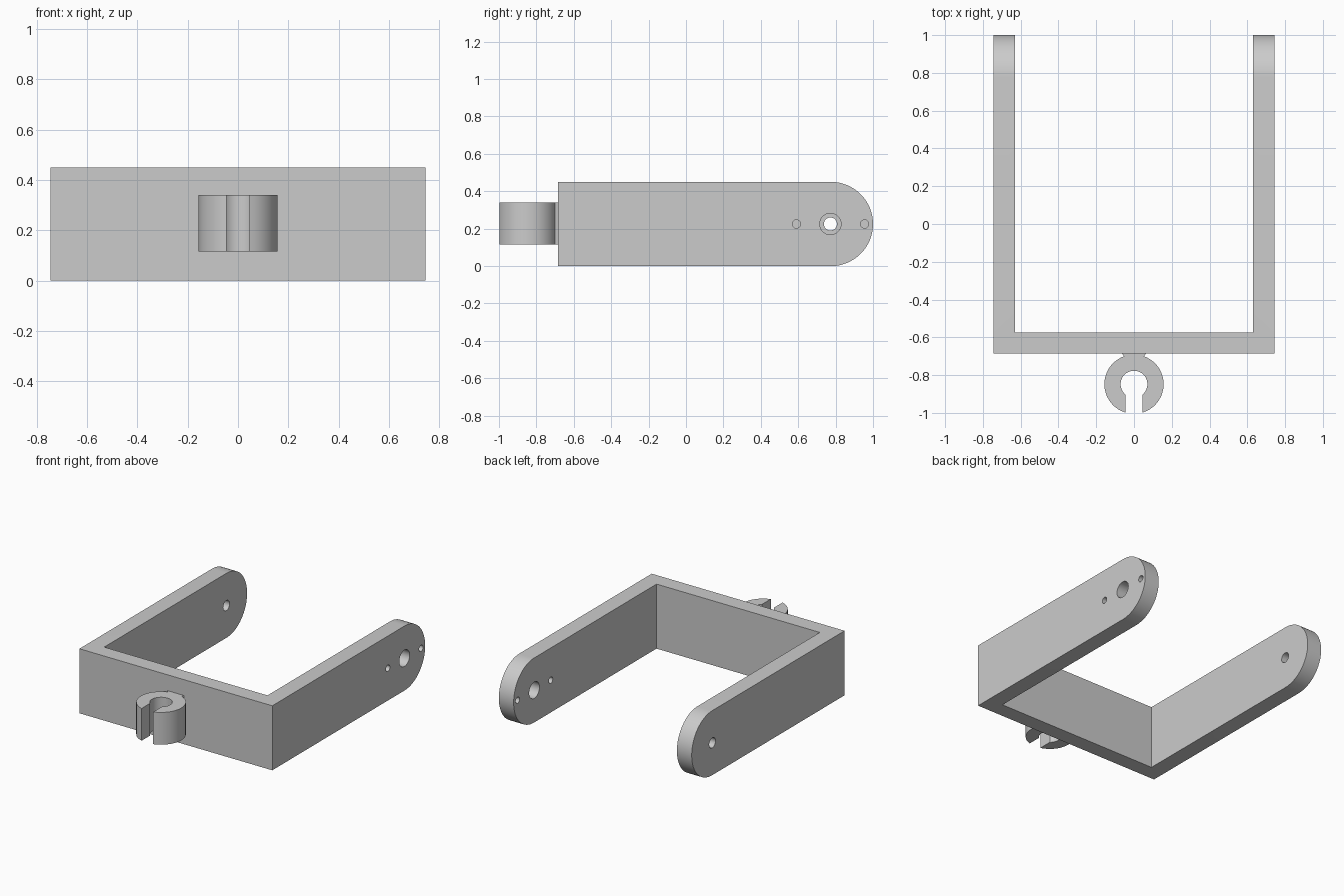
import bpy
import bmesh
from math import sin, cos, asin, pi
from mathutils import Matrix, Vector

cube = bpy.data.objects.get("Cube")
if cube:
    bpy.data.objects.remove(cube, do_unlink=True)

grey = bpy.data.materials.new("light grey plastic")
grey.use_nodes = True
colour = (0.6, 0.6, 0.6, 1)
grey.diffuse_color = colour
grey.node_tree.nodes["Principled BSDF"].inputs["Base Color"].default_value = colour

ALONG_Z = Matrix.Identity(3)
# Profile (y, z) swept along x
ALONG_X = Matrix(((0, 0, 1), (1, 0, 0), (0, 1, 0)))


def arc(cx, cy, r, start, end, steps):
    """Points along an arc, both ends included."""
    angles = [start + (end - start) * i / steps for i in range(steps + 1)]
    return [(cx + r * cos(a), cy + r * sin(a)) for a in angles]


def prism(name, profile, low, high, axes=ALONG_Z):
    """Extrude a closed 2D profile from low to high."""
    bm = bmesh.new()
    face = bm.faces.new([bm.verts.new(axes @ Vector((u, v, low))) for u, v in profile])
    new = bmesh.ops.extrude_face_region(bm, geom=[face])["geom"]
    bmesh.ops.translate(bm, vec=axes @ Vector((0, 0, high - low)),
                        verts=[g for g in new if isinstance(g, bmesh.types.BMVert)])
    bmesh.ops.recalc_face_normals(bm, faces=bm.faces[:])
    mesh = bpy.data.meshes.new(name)
    bm.to_mesh(mesh)
    bm.free()
    mesh.materials.append(grey)
    obj = bpy.data.objects.new(name, mesh)
    bpy.context.collection.objects.link(obj)
    return obj


def select(obj):
    bpy.ops.object.select_all(action='DESELECT')
    obj.select_set(True)
    bpy.context.view_layer.objects.active = obj


def cut(obj, cutter, operation='DIFFERENCE'):
    """Apply a boolean and discard the cutter."""
    cutter.hide_render = True
    mod = obj.modifiers.new("cut", 'BOOLEAN')
    mod.operation, mod.solver, mod.object = operation, 'EXACT', cutter
    select(obj)
    bpy.ops.object.modifier_apply(modifier=mod.name)
    bpy.data.objects.remove(cutter, do_unlink=True)


# U-shaped frame, trimmed to height with rounded arm ends
W, INNER, FRONT, BACK = 0.744, 0.63, -0.685, -0.575
R, PIVOT = 0.225, 0.775
frame = prism("u_frame", [(-W, FRONT), (W, FRONT), (W, 1.1), (INNER, 1.1),
                          (INNER, BACK), (-INNER, BACK), (-INNER, 1.1), (-W, 1.1)],
              -0.1, 0.6)
side = [(-0.8, 2 * R), (-0.8, 0)] + arc(PIVOT, R, R, -pi / 2, pi / 2, 32)
cut(frame, prism("side_trim", side, -1, 1, ALONG_X), 'INTERSECT')

# Holes: pivot and two pin holes in the left arm, one pivot hole in the right
for y, r, x in ((PIVOT - 0.003, 0.057, 0.7), (0.59, 0.022, 0.7),
                (0.955, 0.022, 0.7), (PIVOT - 0.003, 0.035, -0.7)):
    circle = arc(y, R, r, 0, 2 * pi, 32)[:-1]
    cut(frame, prism("hole", circle, x - 0.2, x + 0.2, ALONG_X))

# Open ring clip with a slot facing forward
CY, OUT, BORE, SLOT = -0.848, 0.157, 0.071, 0.045
a, b = asin(SLOT / OUT), asin(SLOT / BORE)
ring = (arc(0, CY, OUT, a - pi / 2, 1.5 * pi - a, 40)
        + arc(0, CY, BORE, 1.5 * pi - b, b - pi / 2, 32))
clip = prism("ring_clip", ring, 0.115, 0.34)

# Flared neck joining the clip to the frame
neck = prism("clip_neck", [(-0.068, -0.68), (-0.048, -0.706), (-0.048, -0.73),
                           (0.048, -0.73), (0.048, -0.706), (0.068, -0.68)],
             0.1155, 0.3395)

for obj in (frame, clip, neck):
    select(obj)
    bpy.ops.object.shade_smooth_by_angle()
